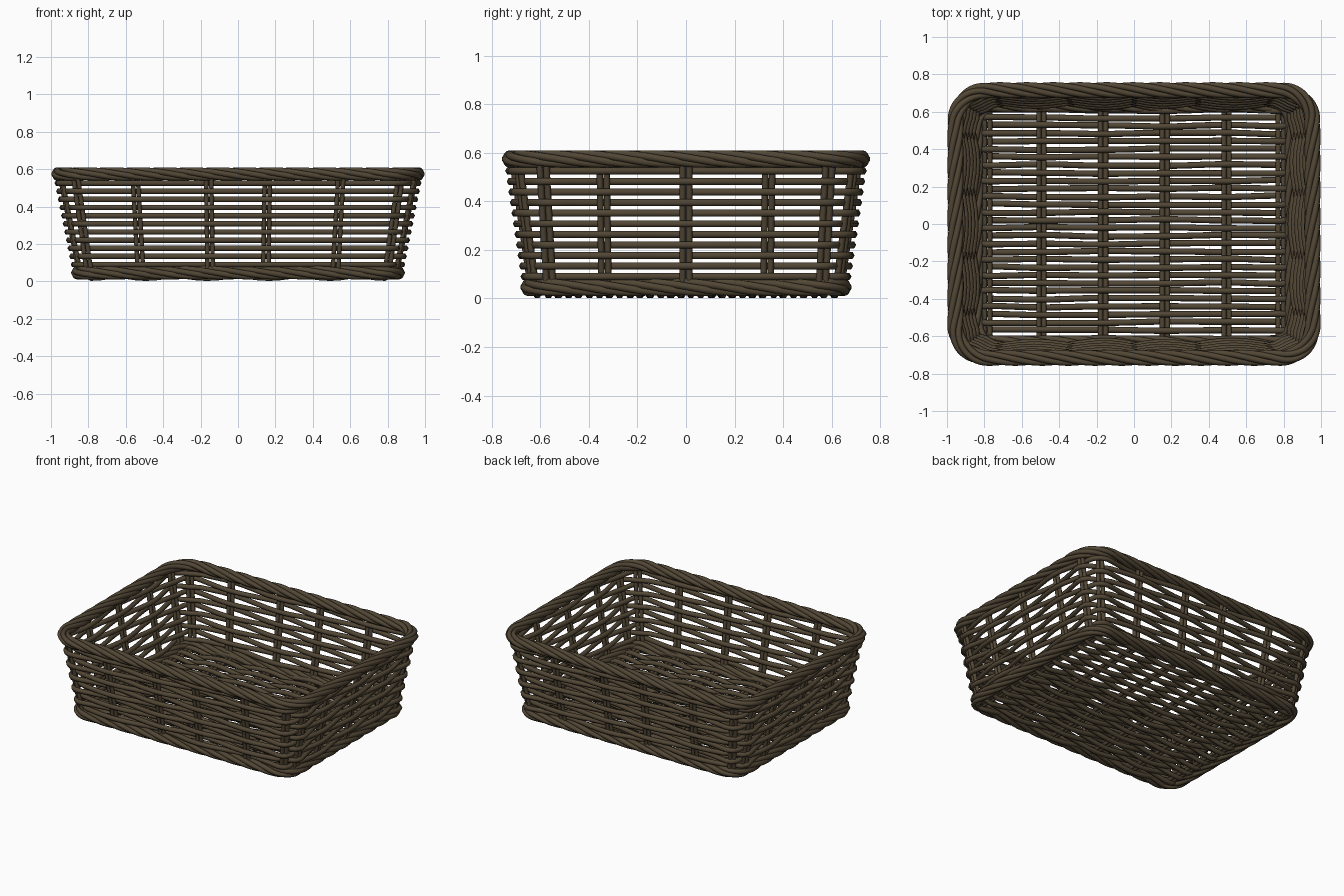
import bpy, bmesh, math, random
from mathutils import Vector

random.seed(4)
cube = bpy.data.objects.get("Cube")
if cube:
    bpy.data.objects.remove(cube)

# Single wicker colour
wicker = bpy.data.materials.new("dark_brown_wicker")
wicker.use_nodes = True
colour = (0.085, 0.063, 0.036, 1)
wicker.diffuse_color = colour
bsdf = wicker.node_tree.nodes["Principled BSDF"]
bsdf.inputs["Base Color"].default_value = colour
bsdf.inputs["Roughness"].default_value = 0.8

UP = Vector((0, 0, 1))
SIDES = 6


def tube(bm, path, radius, closed=False):
    """Sweep a six-sided rod along a path."""
    n = len(path)
    rings = []
    for i, p in enumerate(path):
        if closed:
            t = path[(i + 1) % n] - path[i - 1]
        else:
            t = path[min(i + 1, n - 1)] - path[max(i - 1, 0)]
        t.normalize()
        ref = UP if abs(t.z) < 0.8 else Vector((1, 0, 0))
        a = t.cross(ref).normalized()
        b = a.cross(t)
        ring = []
        for k in range(SIDES):
            ang = math.tau * k / SIDES
            ring.append(bm.verts.new(p + radius * (a * math.cos(ang) + b * math.sin(ang))))
        rings.append(ring)
    for i in range(n if closed else n - 1):
        r0, r1 = rings[i], rings[(i + 1) % n]
        for k in range(SIDES):
            m = (k + 1) % SIDES
            bm.faces.new((r0[k], r0[m], r1[m], r1[k]))
    if not closed:
        bm.faces.new(rings[0][::-1])
        bm.faces.new(rings[-1])


def finish(name, bm):
    bmesh.ops.recalc_face_normals(bm, faces=bm.faces)
    mesh = bpy.data.meshes.new(name)
    bm.to_mesh(mesh)
    bm.free()
    mesh.materials.append(wicker)
    obj = bpy.data.objects.new(name, mesh)
    bpy.context.collection.objects.link(obj)
    bpy.ops.object.select_all(action='DESELECT')
    obj.select_set(True)
    bpy.context.view_layer.objects.active = obj
    bpy.ops.object.shade_smooth_by_angle(angle=math.radians(65))
    return obj


def outline(z, detail=1):
    """Rounded rectangle of the flared wall at height z: points and outward normals."""
    hx, hy, r = 0.84 + 0.2 * z, 0.632 + 0.145 * z, 0.10 + 0.12 * z
    corners = [(1, -1), (1, 1), (-1, 1), (-1, -1)]
    arc_steps = 6 * detail
    points = []
    for c, (sx, sy) in enumerate(corners):
        centre = Vector((sx * (hx - r), sy * (hy - r), z))
        for k in range(arc_steps + 1):
            ang = (c - 1) * math.pi / 2 + math.pi / 2 * k / arc_steps
            nrm = Vector((math.cos(ang), math.sin(ang), 0))
            points.append((centre + r * nrm, nrm))
        # straight edge up to the next corner
        nx, ny = corners[(c + 1) % 4]
        start = points[-1][0]
        end = Vector((nx * (hx - r), ny * (hy - r), z)) + r * nrm
        steps = (20 if c % 2 else 16) * detail
        for k in range(1, steps):
            points.append((start.lerp(end, k / steps), nrm))
    return points


# Stake positions as indices on the wall outline
front_fracs = [-0.92, -0.585, -0.195, 0.195, 0.585, 0.92]
side_fracs = [-0.88, -0.5, 0, 0.5, 0.88]
MID = 0.3
mid_outline = outline(MID)
hx_mid, hy_mid = 0.84 + 0.2 * MID, 0.632 + 0.145 * MID
targets = [(f * hx_mid, s * hy_mid) for s in (-1, 1) for f in front_fracs]
targets += [(s * hx_mid, f * hy_mid) for s in (-1, 1) for f in side_fracs]
stakes = sorted(
    min(range(len(mid_outline)), key=lambda i: (mid_outline[i][0].xy - Vector(t)).length)
    for t in targets)


def weave_phase(i):
    """Position counted in stakes, so the strand swaps side at each stake."""
    n, count = len(mid_outline), len(stakes)
    for k in range(count):
        a, b = stakes[k], stakes[(k + 1) % count]
        span = (b - a) % n
        if (i - a) % n < span:
            return k + ((i - a) % n) / span
    return 0


phases = [weave_phase(i) for i in range(len(mid_outline))]

# Wall strands woven in and out of the stakes
bm = bmesh.new()
for row in range(11):
    pts = outline(0.09 + 0.0435 * row)
    path = [p + nrm * 0.02 * math.cos(math.pi * (ph + row))
            for (p, nrm), ph in zip(pts, phases)]
    tube(bm, path, 0.0165, closed=True)
finish("wall_weave", bm)

# Paired upright stakes
bm = bmesh.new()
low, high = outline(0.035), outline(0.57)
for i in stakes:
    a, b = low[i][0], high[i][0]
    along = UP.cross(low[i][1])
    for s in (-1, 1):
        tube(bm, [a + along * s * 0.014, a.lerp(b, 0.5) + along * s * 0.014,
                  b + along * s * 0.014], 0.0135)
finish("wall_stakes", bm)


# Twisted rope borders
def rope(name, z, turns, strands=5):
    bm = bmesh.new()
    pts = outline(z, 3)
    dist = [0]
    for i in range(len(pts)):
        dist.append(dist[-1] + (pts[(i + 1) % len(pts)][0] - pts[i][0]).length)
    for s in range(strands):
        path = []
        for (p, nrm), d in zip(pts, dist):
            ang = math.tau * (s / strands - turns * d / dist[-1])
            path.append(p + nrm * 0.026 * math.cos(ang) + UP * 0.021 * math.sin(ang))
        tube(bm, path, 0.017, closed=True)
    finish(name, bm)


rope("top_border", 0.574, 9)
rope("bottom_border", 0.046, 8)

# Floor: paired bars front to back
FLOOR = 0.036
bar_x = [-0.785, -0.495, -0.165, 0.165, 0.495, 0.785]
bm = bmesh.new()
for x in bar_x:
    for s in (-0.014, 0.014):
        tube(bm, [Vector((x + s, y, FLOOR)) for y in (-0.64, 0, 0.64)], 0.0135)
finish("floor_bars", bm)

# Floor: strands woven over and under the bars, slightly uneven
bm = bmesh.new()
ROWS, STEPS = 30, 6
for row in range(ROWS):
    y = -0.61 + 1.22 * row / (ROWS - 1)
    shifts = [random.uniform(-0.005, 0.005) for x in bar_x]
    path = [Vector((-0.82, y, FLOOR))]
    for k in range(len(bar_x) - 1):
        for j in range(STEPS):
            f = j / STEPS
            ease = (1 - math.cos(math.pi * f)) / 2
            path.append(Vector((bar_x[k] + (bar_x[k + 1] - bar_x[k]) * f,
                                y + shifts[k] + (shifts[k + 1] - shifts[k]) * ease,
                                FLOOR + 0.0195 * math.cos(math.pi * (k + f + row)))))
    path.append(Vector((bar_x[-1], y + shifts[-1],
                        FLOOR + 0.0195 * math.cos(math.pi * (len(bar_x) - 1 + row)))))
    path.append(Vector((0.82, y, FLOOR)))
    tube(bm, path, 0.0165)
finish("floor_weave", bm)
